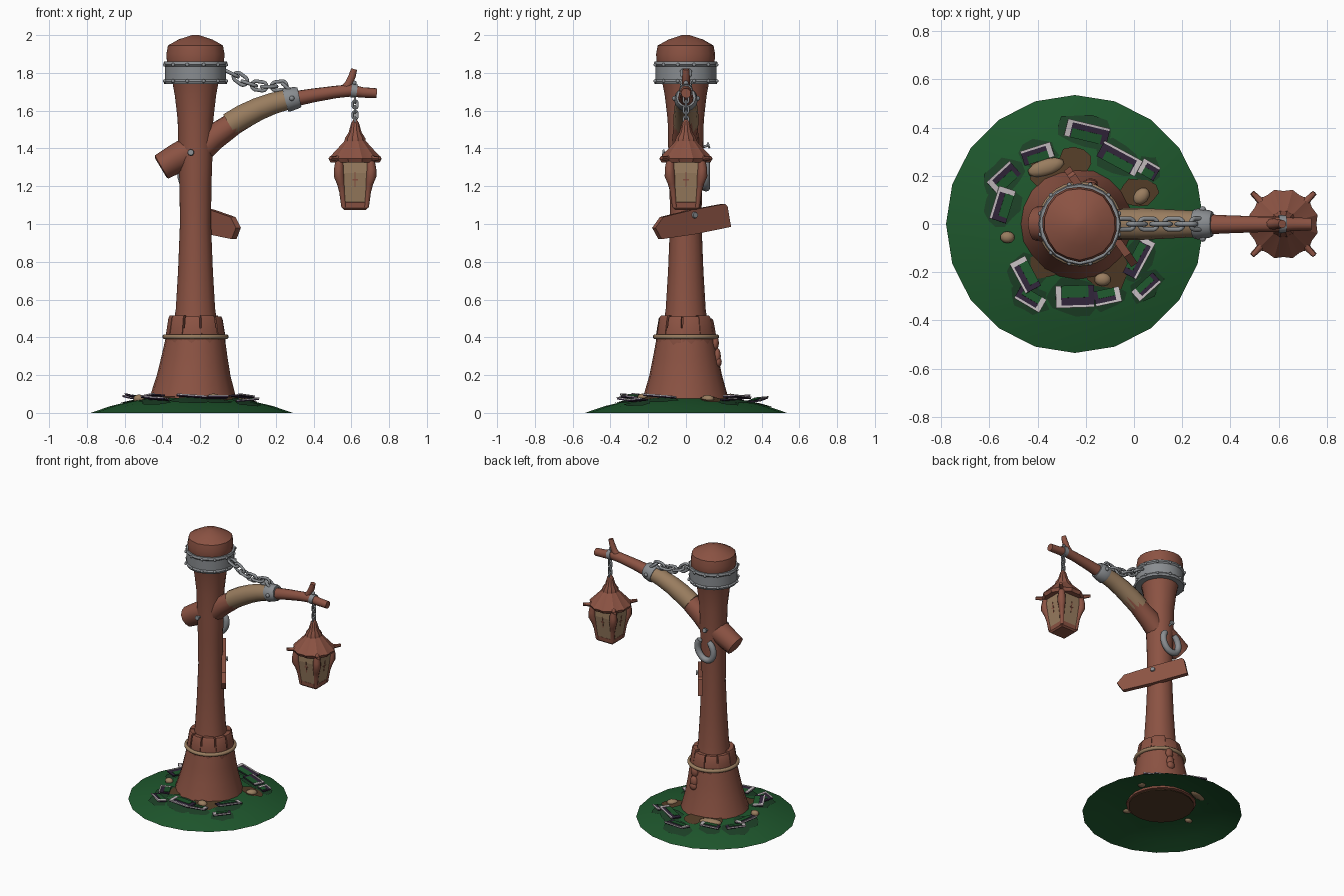
import bpy, bmesh, math, random
from mathutils import Vector, Matrix

if "Cube" in bpy.data.objects:
    bpy.data.objects.remove(bpy.data.objects["Cube"])
random.seed(4)

def mat(name, r, g, b):
    m = bpy.data.materials.new(name)
    m.diffuse_color = (r, g, b, 1)
    m.use_nodes = True
    m.node_tree.nodes["Principled BSDF"].inputs["Base Color"].default_value = m.diffuse_color
    return m

WOOD = mat("red brown wood", .26, .086, .056)
TAN = mat("tan", .32, .205, .115)
GREY = mat("iron grey", .25, .265, .28)
GREEN = mat("grass green", .013, .095, .026)
DGREEN = mat("dark green", .012, .052, .02)
DIRT = mat("dirt brown", .085, .045, .02)
PURPLE = mat("dark purple", .03, .018, .042)
WHITE = mat("pale grey", .55, .5, .52)

def finish(name, bm, m, smooth=None):
    bmesh.ops.recalc_face_normals(bm, faces=bm.faces)
    me = bpy.data.meshes.new(name)
    bm.to_mesh(me)
    bm.free()
    me.materials.append(m)
    o = bpy.data.objects.new(name, me)
    bpy.context.collection.objects.link(o)
    if smooth:
        bpy.ops.object.select_all(action='DESELECT')
        o.select_set(True)
        bpy.context.view_layer.objects.active = o
        bpy.ops.object.shade_smooth_by_angle(angle=math.radians(smooth))
    return o

def sweep(name, pts, radii, m, sides=10, closed=False, jitter=0, side=(0, 1, 0), smooth=45, phase=0, caps=True, rib=0):
    """Tube through points with a radius at each point."""
    pts = [Vector(p) for p in pts]
    if not isinstance(radii, (list, tuple)):
        radii = [radii] * len(pts)
    n, bm, rings = len(pts), bmesh.new(), []
    jit = [1 + random.uniform(-jitter, jitter) + rib * (k % 2) for k in range(sides)]
    for i, p in enumerate(pts):
        a = pts[(i - 1) % n] if closed or i else p
        b = pts[(i + 1) % n] if closed or i < n - 1 else p
        t = (b - a).normalized()
        u = Vector(side)
        u = (u - t * u.dot(t)).normalized()
        v = t.cross(u)
        rings.append([bm.verts.new(p + radii[i] * jit[k] * (u * math.cos(phase + k * math.tau / sides)
                      + v * math.sin(phase + k * math.tau / sides))) for k in range(sides)])
    for i in range(n if closed else n - 1):
        A, B = rings[i], rings[(i + 1) % n]
        for k in range(sides):
            l = (k + 1) % sides
            bm.faces.new((A[k], A[l], B[l], B[k]))
    if not closed and caps:
        bm.faces.new(rings[0])
        bm.faces.new(rings[-1])
    return finish(name, bm, m, smooth)

def lathe(name, x, prof, m, sides=16, **kw):
    return sweep(name, [(x, 0, z) for r, z in prof], [r for r, z in prof], m, sides, **kw)

def box(name, size, M, m):
    bm = bmesh.new()
    bmesh.ops.create_cube(bm, size=1, matrix=M @ Matrix.Diagonal((*size, 1)))
    return finish(name, bm, m)

def ball(name, loc, size, m, rot=0):
    bm = bmesh.new()
    M = Matrix.Translation(loc) @ Matrix.Rotation(rot, 4, 'Z') @ Matrix.Diagonal((*size, 1))
    bmesh.ops.create_icosphere(bm, subdivisions=2, radius=1, matrix=M)
    return finish(name, bm, m, 50)

def chain(name, pts, length, width, wire):
    """Alternating oval links, one per segment of the path."""
    for i in range(len(pts) - 1):
        a, b = Vector(pts[i]), Vector(pts[i + 1])
        c, t = (a + b) / 2, (b - a).normalized()
        s = Vector((0, 1, 0))
        up = t.cross(s).normalized()
        w, q = (s, up) if i % 2 == 0 else (up, s)
        path = []
        for k in range(16):
            th = (k + .5) * math.tau / 16
            off = (length - width) / 2 * (1 if math.cos(th) > 0 else -1)
            path.append(c + t * (off + width / 2 * math.cos(th)) + w * (width / 2 * math.sin(th)))
        sweep(name, path, wire, GREY, 12, closed=True, side=q)

# ---- grassy mound, open underneath
MX = -.245
MOUND = [(0, .09), (.2, .083), (.33, .06), (.43, .036), (.535, 0)]
def mz(x, y):
    r = math.hypot(x - MX, y)
    for (r0, z0), (r1, z1) in zip(MOUND, MOUND[1:]):
        if r <= r1:
            return z0 + (z1 - z0) * (r - r0) / (r1 - r0)
    return 0
lathe("mound", MX, [(r, z) for r, z in MOUND[1:]][::-1] + [(.01, .09)], GREEN, 20, caps=False)

def patch(name, x, y, rx, ry, rot, m, lift):
    bm = bmesh.new()
    R = Matrix.Rotation(rot, 2)
    rows = [[], [], []]
    for k in range(12):
        j = random.uniform(.8, 1.15)
        a = k * math.tau / 12
        for i, f in enumerate((.05, .5, 1)):
            p = R @ Vector((rx * f * j * math.cos(a), ry * f * j * math.sin(a)))
            rows[i].append(bm.verts.new((x + p.x, y + p.y, mz(x + p.x, y + p.y) + lift)))
    for A, B in zip(rows, rows[1:]):
        for k in range(12):
            bm.faces.new((A[k], B[k], B[(k + 1) % 12], A[(k + 1) % 12]))
    bm.faces.new(rows[0])
    finish(name, bm, m)

for x, y, r in [(-.25, .25, .08), (.02, .13, .075), (-.11, -.19, .1), (-.36, -.17, .075), (-.36, .22, .08)]:
    patch("dirt_patch", x, y, r, r * .8, 0, DIRT, .008)

# ---- ring of flat framed slabs: x, y, angle, width, depth
SLABS = [(-.195, .38, -14, .18, .07), (-.06, .27, -28, .18, .07), (.06, .225, -30, .08, .06),
         (-.40, .29, 18, .13, .06), (-.54, .19, 42, .13, .07), (-.545, .08, 72, .14, .07),
         (-.45, -.21, -62, .14, .07), (-.43, -.31, -30, .12, .06), (-.245, -.3, 2, .16, .09),
         (-.11, -.3, 12, .11, .06), (.05, -.26, 42, .12, .05), (.02, -.14, 62, .17, .06)]
for i, (x, y, a, w, d) in enumerate(SLABS):
    rot = math.radians(a)
    patch("dark_grass", x, y, w * .68, d, rot, DGREEN, .005)
    out = 1 if Vector((x - MX, y)).dot((-math.sin(rot), math.cos(rot))) > 0 else -1
    M = (Matrix.Translation((x, y, mz(x, y) + .022)) @ Matrix.Rotation(rot, 4, 'Z')
         @ Matrix.Rotation(out * random.uniform(.05, .16), 4, 'X') @ Matrix.Rotation(random.uniform(-.1, .1), 4, 'Y'))
    e = 1 if i % 2 else -1
    box("slab", (w, d, .008), M, PURPLE)
    box("slab_grass", (w * .7, d * .56, .004), M @ Matrix.Translation((0, -out * d * .22, .005)), GREEN)
    box("slab_edge", (w, .01, .006), M @ Matrix.Translation((0, out * d * .47, .005)), WHITE)
    box("slab_end", (.022, d, .006), M @ Matrix.Translation((e * (w / 2 - .011), 0, .005)), WHITE)
for x, y, a, b, r in [(-.365, .235, .08, .035, .3), (.03, .115, .04, .03, .8), (-.525, -.055, .03, .025, 0),
                      (-.13, -.23, .035, .028, 0)]:
    ball("stone", (x, y, mz(x, y) + .008), (a, b, .022), TAN, r)

# ---- trunk and cap
TX = -.225
lathe("trunk", TX, [(.19, .06), (.12, .45), (.105, .55), (.093, .75), (.083, 1.0), (.085, 1.2), (.092, 1.4),
      (.095, 1.55), (.11, 1.68), (.125, 1.76), (.152, 1.85), (.155, 1.9), (.147, 1.945), (.09, 1.977), (.02, 2.0)],
      WOOD, 18, jitter=.025)
lathe("trunk_underside", -.237, [(.22, .05), (.22, .056)], DIRT, 18)

# ---- bark skirt with staves of uneven height around its top
sweep("bark_skirt", [(TX - .012, 0, .065), (TX - .008, 0, .2), (TX - .004, 0, .3), (TX, 0, .4), (TX, 0, .45)],
      [.232, .193, .173, .155, .146], WOOD, 20, jitter=.015)
for k in range(10):
    a, top = (k + .3) * math.tau / 10, random.choice((.46, .5, .51, .515))
    half = math.pi / 10 * random.uniform(.8, 1)
    bm = bmesh.new()
    rows = []
    for z, r in ((.36, .155), (.4, .159), (.45, .151), (top - .012, .143), (top, .136)):
        rows.append([bm.verts.new((TX + q * math.cos(b), q * math.sin(b), z))
                     for q, b in ((.09, a - half), (r, a - half), (r * 1.02, a), (r, a + half), (.09, a + half))])
    for A, B in zip(rows, rows[1:]):
        for i in range(5):
            bm.faces.new((A[i], A[(i + 1) % 5], B[(i + 1) % 5], B[i]))
    bm.faces.new(rows[0])
    bm.faces.new(rows[-1])
    finish("bark_stave", bm, WOOD, 40)
sweep("rope", [(TX + .163 * math.cos(t * math.tau / 32), .163 * math.sin(t * math.tau / 32), .403) for t in range(32)],
      .013, TAN, 12, closed=True, side=(0, 0, 1))
for z, s in ((.37, .04), (.30, .045), (.27, .03)):
    ball("bark_knot", (TX + .045, .165 - (z - .3) * .15, z), (.03, .02, s), WOOD)

# ---- iron collar with rivets
lathe("collar", TX, [(.12, 1.745), (.163, 1.74), (.169, 1.755), (.161, 1.765), (.161, 1.835), (.170, 1.845),
                     (.165, 1.86), (.12, 1.855)], GREY, 20, jitter=.012, smooth=30)
for k in range(12):
    a = (k + .5) * math.tau / 12
    for z in (1.757, 1.843):
        ball("rivet", (TX + .168 * math.cos(a), .168 * math.sin(a), z), (.01, .01, .01), GREY)

# ---- branches
sweep("branch", [(-.24, 0, 1.36), (-.13, 0, 1.46), (-.02, 0, 1.535), (.11, 0, 1.605), (.27, 0, 1.658), (.40, 0, 1.682),
                 (.52, 0, 1.70), (.60, 0, 1.708), (.66, 0, 1.697), (.735, 0, 1.693)],
      [.075, .07, .061, .053, .043, .037, .033, .033, .028, .026], WOOD, 12, jitter=.04)
sweep("branch_wrap", [(-.045, 0, 1.525), (.03, 0, 1.57), (.11, 0, 1.61), (.19, 0, 1.64), (.27, 0, 1.66)],
      [.066, .066, .062, .058, .054], TAN, 14)
sweep("branch_band", [(.25, 0, 1.655), (.265, 0, 1.659), (.31, 0, 1.668), (.325, 0, 1.671)], [.061, .064, .058, .052],
      GREY, 12, smooth=31)
for s in (-1, 1):
    ball("band_bolt", (.285, s * .06, 1.665), (.014, .014, .014), GREY)
sweep("twig", [(.55, 0, 1.70), (.585, 0, 1.74), (.605, 0, 1.785), (.615, 0, 1.82)], [.024, .022, .02, .017], WOOD, 10)
sweep("cut_stub", [(-.22, 0, 1.40), (-.33, 0, 1.345), (-.405, 0, 1.302), (-.41, 0, 1.299)], [.085, .076, .07, .055],
      WOOD, 12, jitter=.03)

# ---- chains
chain("collar_chain", [(-.06, 0, 1.81), (-.01, 0, 1.785), (.035, 0, 1.752), (.085, 0, 1.735), (.14, 0, 1.727), (.19, 0, 1.728),
                       (.245, 0, 1.735), (.285, 0, 1.70)], .08, .046, .0095)
sweep("hanging_band", [(.60, 0, 1.707), (.63, 0, 1.703)], [.037, .036], GREY, 12)
ball("hook_bolt", (.615, 0, 1.747), (.014, .014, .012), GREY)
chain("lantern_chain", [(.62, 0, 1.675 - i * .028) for i in range(6)], .042, .026, .006)

# ---- lantern
LX = .62
lathe("lantern_roof", LX, [(.004, 1.56), (.02, 1.535), (.028, 1.505), (.033, 1.485), (.052, 1.455), (.054, 1.44), (.098, 1.39),
                           (.137, 1.347), (.125, 1.325), (.01, 1.325)], WOOD, 24, rib=.07, smooth=25)
S2 = math.sqrt(2)
lathe("lantern_panes", LX, [(.068 * S2, 1.10), (.092 * S2, 1.27), (.09 * S2, 1.33)], TAN, 4, smooth=None, phase=math.pi / 4)
lathe("lantern_base", LX, [(.058 * S2, 1.075), (.068 * S2, 1.085), (.071 * S2, 1.115), (.06 * S2, 1.12)], WOOD, 4, smooth=None,
      phase=math.pi / 4)
for sx in (-1, 1):
    for sy in (-1, 1):
        sweep("lantern_post", [(LX + sx * h, sy * h, z) for h, z in
                               ((.06, 1.09), (.068, 1.17), (.075, 1.215), (.085, 1.255), (.086, 1.29), (.082, 1.335))],
              [.013, .016, .021, .028, .026, .022], WOOD, 8)
        sweep("roof_spike", [(LX + sx * h, sy * h, z) for h, z in ((.07, 1.36), (.1, 1.345), (.13, 1.35))], [.014, .014, .011],
              WOOD, 8)
for k in range(4):
    M = Matrix.Translation((LX, 0, 1.235)) @ Matrix.Rotation(k * math.pi / 2, 4, 'Z') @ Matrix.Translation((.0865, 0, 0)) \
        @ Matrix.Rotation(.14, 4, 'Y')
    box("pane_bar", (.006, .006, .08), M, WOOD)
    box("pane_cross", (.006, .03, .006), M, WOOD)

# ---- arrow sign on the trunk
d, nrm = Vector((-.574, .819, 0)), Vector((.819, .574, 0))
bm = bmesh.new()
org = Vector((.002, -.17, 0))
A, B = [[bm.verts.new(org + d * s + nrm * off + Vector((0, 0, z))) for s, z in
         ((0, .98), (.05, 1.037), (.24, 1.075), (.45, 1.107), (.465, 1.095), (.488, .985), (.25, .945), (.04, .92))]
        for off in (-.016, .016)]
bm.faces.new(A)
bm.faces.new(B)
for i in range(len(A)):
    j = (i + 1) % len(A)
    bm.faces.new((A[i], A[j], B[j], B[i]))
finish("arrow_sign", bm, WOOD)

# ---- nails and horseshoe
def nail(a, b):
    a, b = Vector(a), Vector(b)
    t = (b - a).normalized()
    sweep("nail", [a, b, b + t * .001, b + t * .01], [.007, .007, .018, .015], GREY, 10, side=(0, 0, 1))
nail((-.25, -.06, 1.37), (-.25, -.115, 1.378))
nail((-.235, .06, 1.40), (-.235, .115, 1.415))
nail(org + d * .25 + nrm * -.03 + Vector((0, 0, 1.045)), org + d * .25 + nrm * .018 + Vector((0, 0, 1.047)))
arc = [(TX - .01 + .064 * math.cos(t), .106, 1.27 + .076 * math.sin(t))
       for t in [math.radians(-235 + 18.1 * i) for i in range(17)]]
arc = [(x + (z - 1.26) * .15, y, z) for x, y, z in arc]
sweep("horseshoe", arc, [.018] + [.022] * 15 + [.018], GREY, 12, side=(0, 1, 0))
